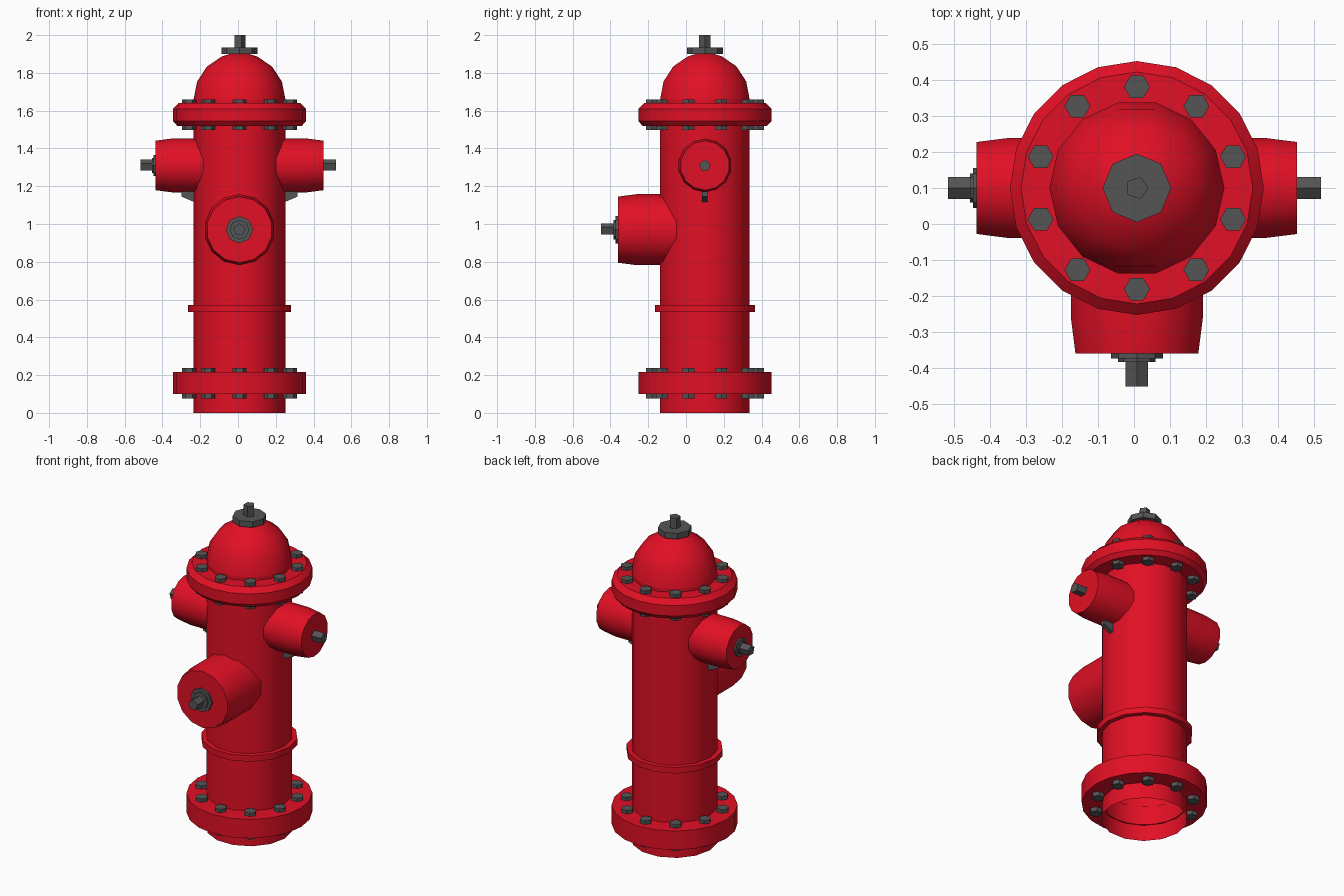
import bpy, bmesh, math
from mathutils import Vector

if "Cube" in bpy.data.objects:
    bpy.data.objects.remove(bpy.data.objects["Cube"])

CX, CY = 0.008, 0.1   # main axis of the hydrant


def material(name, rgb):
    m = bpy.data.materials.new(name)
    m.diffuse_color = (*rgb, 1)
    m.use_nodes = True
    m.node_tree.nodes["Principled BSDF"].inputs["Base Color"].default_value = m.diffuse_color
    return m


RED = material("hydrant_red", (0.76, 0.005, 0.018))
GREY = material("bolt_grey", (0.09, 0.09, 0.09))


def finish(name, bm, mat, recalc=True):
    if recalc:
        bmesh.ops.recalc_face_normals(bm, faces=bm.faces)
    me = bpy.data.meshes.new(name)
    bm.to_mesh(me)
    bm.free()
    me.materials.append(mat)
    me.polygons.foreach_set("use_smooth", [True] * len(me.polygons))
    me.set_sharp_from_angle(angle=math.radians(29))
    ob = bpy.data.objects.new(name, me)
    bpy.context.collection.objects.link(ob)
    return ob


def lathe(name, mat, profile, sides, centres=((CX, CY, 0),), axis=(0, 0, 1),
          start=True, end=True, closed=False):
    """Turn a (radius, distance) profile around an axis, once per centre."""
    d = Vector(axis)
    u = Vector((1, 0, 0)) if abs(d.z) > 0.5 else Vector((0, 0, 1))
    v = d.cross(u)
    bm = bmesh.new()
    for c in centres:
        rings = []
        for r, t in profile:
            rings.append([bm.verts.new(Vector(c) + d * t + r * (
                u * math.cos(math.tau * i / sides) + v * math.sin(math.tau * i / sides)))
                for i in range(sides)])
        pairs = list(zip(rings, rings[1:]))
        if closed:
            pairs.append((rings[-1], rings[0]))
        for a, b in pairs:
            for i in range(sides):
                j = (i + 1) % sides
                bm.faces.new((a[i], a[j], b[j], b[i]))
        if start and not closed:
            bm.faces.new(rings[0][::-1])
        if end and not closed:
            bm.faces.new(rings[-1])
    return finish(name, bm, mat, recalc=closed)


# Barrel (open underneath), collar and domed bonnet
lathe("barrel", RED, [(0.243, 0), (0.243, 1.66)], 14, start=False, end=False)
lathe("collar", RED, [(0.235, 0.535), (0.272, 0.535), (0.272, 0.572), (0.235, 0.572)],
      14, closed=True)
dome = [(0.243 * math.cos(a), 1.66 + 0.246 * math.sin(a))
        for a in (math.radians(22.5 * k) for k in range(4))]
lathe("bonnet", RED, dome + [(0.03, 1.906)], 14, start=False)

# Base and top flanges
lathe("base_flange", RED, [(0.234, 0.1), (0.3525, 0.1), (0.3525, 0.217), (0.234, 0.217)],
      20, closed=True)
lathe("top_flange", RED, [(0.234, 1.52), (0.33, 1.52), (0.3525, 1.545), (0.3525, 1.61),
                          (0.322, 1.64), (0.234, 1.64)], 20, closed=True)

# Ten bolt heads above and below each flange
spots = [(CX + 0.281 * math.sin(math.tau * k / 10), CY + 0.281 * math.cos(math.tau * k / 10), 0)
         for k in range(10)]
for name, low, high in (("base_bolts_lower", 0.075, 0.103), ("base_bolts_upper", 0.214, 0.238),
                        ("top_bolts_lower", 1.498, 1.523), ("top_bolts_upper", 1.63, 1.66)):
    lathe(name, GREY, [(0.036, low), (0.036, high)], 6, spots)

# Operating nut on top
lathe("top_nut_washer", GREY, [(0.095, 1.9), (0.095, 1.935)], 8)
lathe("top_nut", GREY, [(0.032, 1.93), (0.032, 2.0)], 5)

# Side outlets with caps, nuts and brackets
for side, s in (("left", -1), ("right", 1)):
    at = [(CX, CY, 1.31)]
    ax = (s, 0, 0)
    lathe(side + "_outlet", RED, [(0.142, 0.15), (0.142, 0.36), (0.131, 0.445)], 14, at, ax,
          start=False)
    lathe(side + "_nut", GREY, [(0.032, 0.43), (0.032, 0.525 if s < 0 else 0.511)], 5, at, ax)
    if s < 0:
        lathe("left_nut_washer", GREY, [(0.056, 0.44), (0.056, 0.455), (0.04, 0.455),
                                        (0.04, 0.464)], 8, at, ax)
    bm = bmesh.new()
    shape = [(0.22, 1.19), (0.307, 1.19), (0.307, 1.145), (0.225, 1.11)]
    f = bm.faces.new([bm.verts.new((CX + s * x, CY - 0.014, z)) for x, z in shape])
    ext = bmesh.ops.extrude_face_region(bm, geom=[f])
    bmesh.ops.translate(bm, vec=(0, 0.028, 0),
                        verts=[e for e in ext["geom"] if isinstance(e, bmesh.types.BMVert)])
    finish(side + "_bracket", bm, GREY)

# Large front outlet with its nut
at = [(CX, CY, 0.97)]
ax = (0, -1, 0)
lathe("front_outlet", RED, [(0.188, 0.1), (0.188, 0.36), (0.175, 0.46)], 14, at, ax, start=False)
lathe("front_nut_washer", GREY, [(0.072, 0.45), (0.072, 0.473), (0.052, 0.473), (0.052, 0.483)],
      8, at, ax)
lathe("front_nut", GREY, [(0.033, 0.47), (0.033, 0.551)], 5, at, ax)
